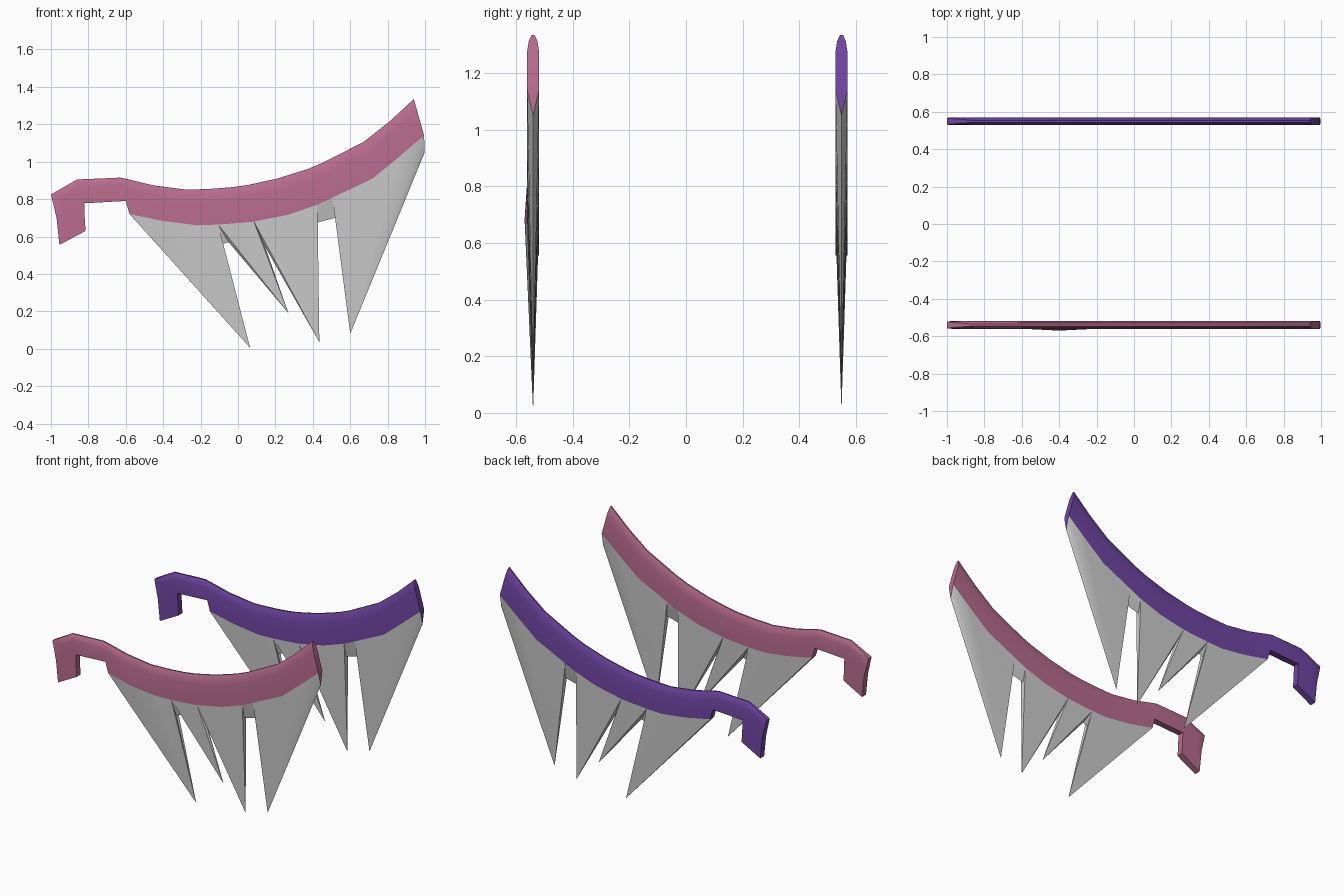
import bpy, bmesh

if "Cube" in bpy.data.objects:
    bpy.data.objects.remove(bpy.data.objects["Cube"])

H = 0.021  # half thickness

# lower edge of the spine, where the blade starts (x, z)
RAIL = [(-.58, .72), (-.40, .683), (-.22, .66), (-.106, .664), (0, .672), (.085, .68),
        (.27, .717), (.425, .77), (.505, .808), (.72, .91), (.86, 1.025), (.995, 1.14)]
# upper edge of the spine, paired with RAIL
RIDGE = [(-.60, .909), (-.45, .873), (-.27, .85), (-.13, .856), (-.03, .864), (.05, .875),
         (.21, .91), (.37, .96), (.45, .993), (.67, 1.105), (.81, 1.215), (.94, 1.335)]
# hook stations: outer point, inner point, roundness of the outer edge
HOOK = [((-.955, .555), (-.815, .63), 0), ((-.97, .70), (-.82, .705), 0),
        ((-1, .825), (-.822, .778), .3), ((-.86, .905), (-.80, .779), 1),
        ((-.63, .915), (-.60, .79), 1)]
# sharp edge of the fangs: point, last rail index it fans to
EDGE = [((.065, .005), 3), ((-.05, .57), 3), ((.27, .19), 5), ((.145, .545), 5),
        ((.435, .035), 7), ((.425, .675), 7), ((.52, .70), 8), ((.60, .08), 11),
        ((.998, 1.05), 11)]
EDGE.insert(1, ((-.085, .56), 3))


def finish(bm, name, y, mat=None):
    bmesh.ops.recalc_face_normals(bm, faces=bm.faces)
    me = bpy.data.meshes.new(name)
    bm.to_mesh(me)
    bm.free()
    ob = bpy.data.objects.new(name, me)
    ob.location.y = y
    bpy.context.collection.objects.link(ob)
    if mat:
        me.materials.append(mat)
    bpy.ops.object.select_all(action='DESELECT')
    ob.select_set(True)
    bpy.context.view_layer.objects.active = ob
    bpy.ops.object.shade_smooth_by_angle(angle=0.6)
    return ob


def make_spine(name, y, mat, bump):
    bm = bmesh.new()
    stations = HOOK + [(t, b, 1) for t, b in zip(RIDGE, RAIL)]
    rings = []
    for k, (o, i, r) in enumerate(stations):
        dent = bump if k == len(HOOK) + 1 else 0
        half = [(1, H), (.3, H), (.11 * r, H - .006 * r), (0, H - .016 * r)]
        prof = [(t, -w - (dent if t == 1 else 0)) for t, w in half]
        prof += [(t, w) for t, w in reversed(half)]
        if r == 0:
            prof = [(.1 if 0 < n % 7 < 3 and t == 0 else t, w) for n, (t, w) in enumerate(prof)]
        rings.append([bm.verts.new((o[0] + (i[0] - o[0]) * t, w, o[1] + (i[1] - o[1]) * t))
                      for t, w in prof])
    for k, (a, b) in enumerate(zip(rings, rings[1:])):
        for j in range(7):
            bm.faces.new((a[j], a[j + 1], b[j + 1], b[j]))
        # underside of the hook only; the blade continues the rest
        if k < len(HOOK):
            bm.faces.new((a[7], a[0], b[0], b[7]))
    bm.faces.new(rings[0])
    bm.faces.new(rings[-1])
    # pointed lower part of the end face
    x, z = EDGE[-1][0]
    bm.faces.new((rings[-1][0], rings[-1][7], bm.verts.new((x, 0, z))))
    finish(bm, name, y, mat)


def make_blade(name, y, bump):
    bm = bmesh.new()
    edge = [bm.verts.new((p[0], 0, p[1])) for p, _ in EDGE]
    sides = []
    for s in (-1, 1):
        rail = [bm.verts.new((x, s * H - (bump if s < 0 and k == 1 else 0), z))
                for k, (x, z) in enumerate(RAIL)]
        sides.append(rail)
        i = 0
        for k, (_, last) in enumerate(EDGE):
            while i < last:
                bm.faces.new((edge[k], rail[i], rail[i + 1]))
                i += 1
            if k + 1 < len(EDGE):
                bm.faces.new((edge[k], rail[i], edge[k + 1]))
    bm.faces.new((sides[0][0], sides[1][0], edge[0]))
    finish(bm, name, y)


for label, y, color, bump in (("front", -.54, (.48, .15, .27, 1), .009),
                              ("back", .549, (.16, .06, .37, 1), 0)):
    mat = bpy.data.materials.new(label + "_spine_color")
    mat.diffuse_color = color
    mat.use_nodes = True
    mat.node_tree.nodes["Principled BSDF"].inputs["Base Color"].default_value = mat.diffuse_color
    make_spine(label + "_spine", y, mat, bump)
    make_blade(label + "_blade", y, bump)
